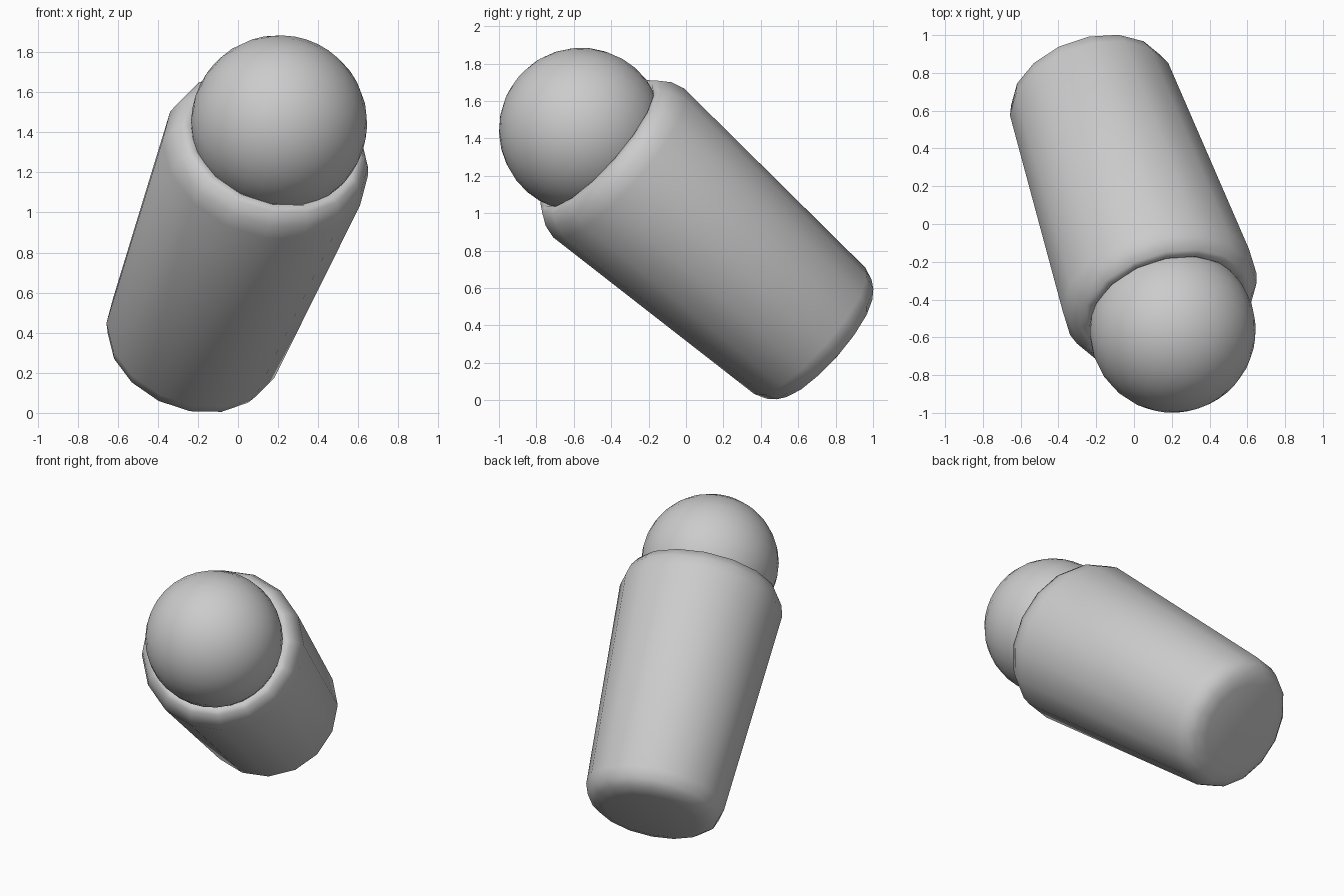
import bpy, bmesh, math
from mathutils import Matrix, Vector

cube = bpy.data.objects.get("Cube")
if cube:
    bpy.data.objects.remove(cube, do_unlink=True)

grey = bpy.data.materials.new("plain grey")
grey.use_nodes = True
colour = (0.6, 0.6, 0.6, 1)
grey.diffuse_color = colour
grey.node_tree.nodes["Principled BSDF"].inputs["Base Color"].default_value = colour

# Tilted frame: origin at the ball centre, z along the tube towards the ball
axis = Vector((0.254, -0.727, 0.639)).normalized()
side = (Vector((1, 0, 0)) - axis * axis.x).normalized()
frame = Matrix((side, axis.cross(side), axis)).transposed().to_4x4()
frame.translation = (0.205, -0.56, 1.445)


def add_object(name, bm):
    bmesh.ops.recalc_face_normals(bm, faces=bm.faces)
    bm.transform(frame)
    for face in bm.faces:
        face.smooth = True
    mesh = bpy.data.meshes.new(name)
    bm.to_mesh(mesh)
    bm.free()
    mesh.materials.append(grey)
    obj = bpy.data.objects.new(name, mesh)
    bpy.context.collection.objects.link(obj)


# Tapered tube: (radius, distance behind the ball centre), base to collar
profile = [(0.30, 1.81), (0.375, 1.79), (0.425, 1.75), (0.45, 1.68),
           (0.53, 0.275), (0.51, 0.20), (0.47, 0.14), (0.43, 0.13), (0.38, 0.17)]
SIDES = 16
bm = bmesh.new()
rings = []
for radius, depth in profile:
    angles = [math.tau * i / SIDES for i in range(SIDES)]
    rings.append([bm.verts.new((radius * math.cos(a), radius * math.sin(a), -depth))
                  for a in angles])
for low, high in zip(rings, rings[1:]):
    for i in range(SIDES):
        j = (i + 1) % SIDES
        bm.faces.new((low[i], low[j], high[j], high[i]))
bm.faces.new(rings[0])
bm.faces.new(rings[-1])
add_object("tapered_tube", bm)

# Ball seated in the collar
bm = bmesh.new()
bmesh.ops.create_uvsphere(bm, u_segments=32, v_segments=16, radius=0.44)
add_object("ball", bm)
